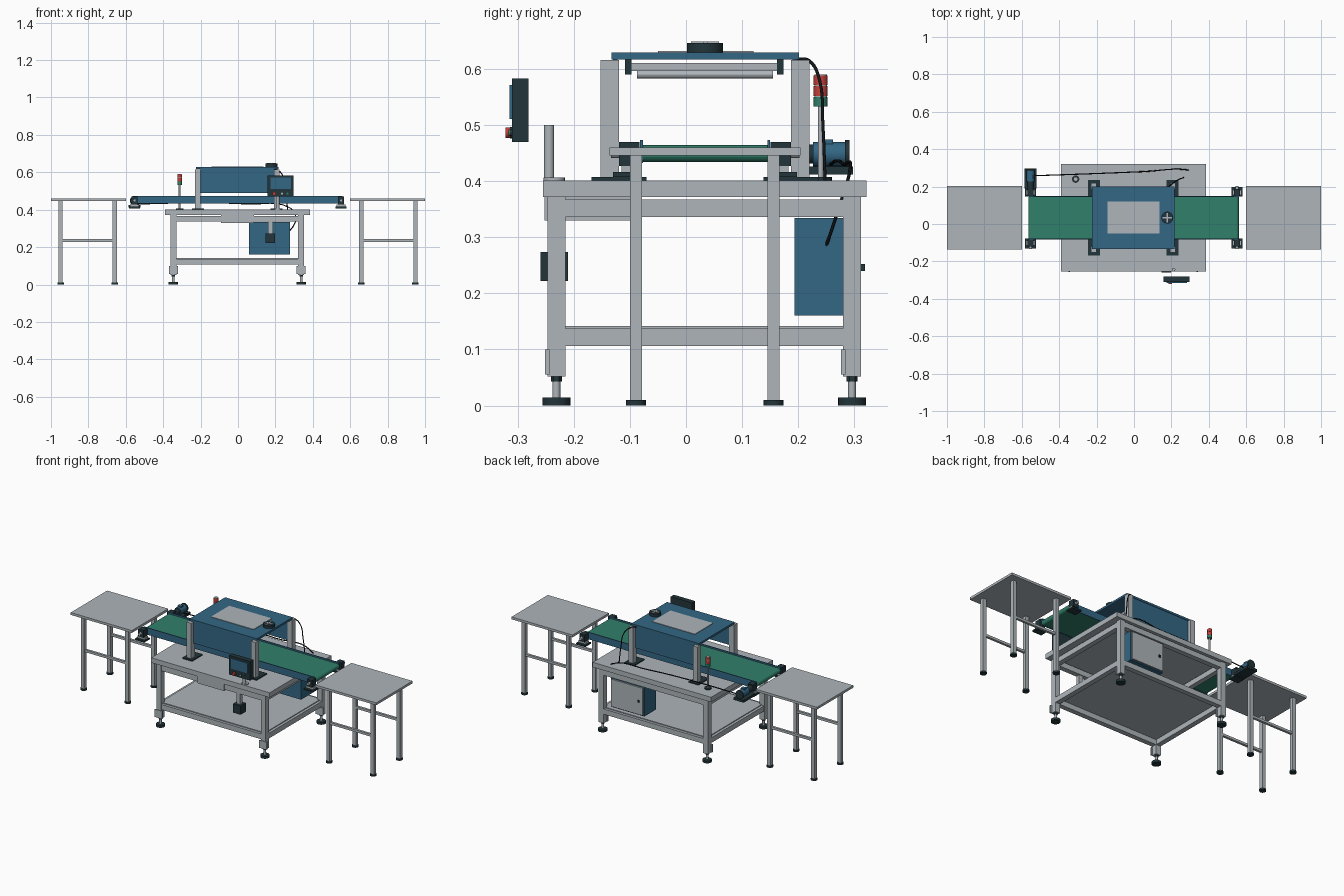
import bpy, math
from mathutils import Vector

if "Cube" in bpy.data.objects:
    bpy.data.objects.remove(bpy.data.objects["Cube"])


def material(name, rgb):
    m = bpy.data.materials.new(name)
    m.diffuse_color = (*rgb, 1)
    m.use_nodes = True
    m.node_tree.nodes["Principled BSDF"].inputs["Base Color"].default_value = m.diffuse_color
    return m


GREY = material("light_grey", (0.42, 0.46, 0.49))
BLUE = material("steel_blue", (0.033, 0.135, 0.235))
GREEN = material("belt_green", (0.03, 0.215, 0.145))
DARK = material("dark_slate", (0.016, 0.035, 0.042))
RED = material("signal_red", (0.55, 0.05, 0.04))
BLACK = material("cable_black", (0.006, 0.008, 0.01))
YC = 0.034  # centre line of the conveyor


def mesh_object(name, verts, faces, mat):
    me = bpy.data.meshes.new(name)
    me.from_pydata(verts, [], faces)
    me.materials.append(mat)
    ob = bpy.data.objects.new(name, me)
    bpy.context.collection.objects.link(ob)
    return ob


def box(name, x, y, z, mat):
    """Box from (min, max) ranges."""
    v = [(a, b, c) for a in x for b in y for c in z]
    f = [(0, 1, 3, 2), (4, 6, 7, 5), (0, 4, 5, 1), (2, 3, 7, 6), (0, 2, 6, 4), (1, 5, 7, 3)]
    return mesh_object(name, v, f, mat)


def around(c, h):
    return (c - h, c + h)


def cyl(name, p, q, r, mat, n=20):
    """Cylinder between two points."""
    p, q = Vector(p), Vector(q)
    bpy.ops.mesh.primitive_cylinder_add(vertices=n, radius=r, depth=(q - p).length, location=(p + q) / 2)
    ob = bpy.context.object
    ob.rotation_mode = 'QUATERNION'
    ob.rotation_quaternion = Vector((0, 0, 1)).rotation_difference(q - p)
    ob.name = name
    ob.data.materials.append(mat)
    bpy.ops.object.shade_smooth_by_angle()
    return ob


def cable(name, pts, r=0.003):
    cu = bpy.data.curves.new(name, 'CURVE')
    cu.dimensions = '3D'
    cu.bevel_depth = r
    cu.bevel_resolution = 1
    cu.use_fill_caps = True
    cu.resolution_u = 6
    sp = cu.splines.new('BEZIER')
    sp.bezier_points.add(len(pts) - 1)
    for b, p in zip(sp.bezier_points, pts):
        b.co = p
        b.handle_left_type = b.handle_right_type = 'AUTO'
    cu.materials.append(BLACK)
    bpy.context.collection.objects.link(bpy.data.objects.new(name, cu))


# Side tables
for s in (-1, 1):
    box("side_table_top", sorted((s * 0.6, s)), (-0.136, 0.204), (0.446, 0.46), GREY)
    for y in (-0.089, 0.156):
        box("side_table_rail", sorted((s * 0.66, s * 0.948)), around(y, 0.007), (0.228, 0.242), GREY)
        for x in (0.659, 0.948):
            box("side_table_leg", around(s * x, 0.011), around(y, 0.011), (0.008, 0.446), GREY)
            cyl("side_table_foot", (s * x, y, 0), (s * x, y, 0.01), 0.018, DARK)

# Main bench: legs with levelling feet
LX, LY = (-0.346, 0.338), (-0.231, 0.296)
box("bench_top", (-0.39, 0.386), (-0.255, 0.322), (0.372, 0.401), GREY)
for x in LX:
    for y in LY:
        box("bench_leg", around(x, 0.016), around(y, 0.016), (0.052, 0.372), GREY)
        box("leg_bracket", around(x, 0.024), (y - 0.02, y - 0.012), (0.055, 0.1), GREY)
        cyl("foot_stem", (x, y, 0.012), (x, y, 0.054), 0.007, GREY)
        cyl("foot_nut", (x, y, 0.043), (x, y, 0.052), 0.01, DARK, 6)
        cyl("foot_pad", (x, y, 0), (x, y, 0.014), 0.025, DARK)
for z in (0.106, 0.336):
    for y in LY:
        box("bench_rail_long", LX, around(y, 0.0145), (z, z + 0.031), GREY)
    for x in LX:
        box("bench_rail_short", around(x, 0.0145), LY, (z, z + 0.031), GREY)
box("bench_shelf", (-0.345, 0.337), (-0.23, 0.295), (0.136, 0.142), GREY)
box("drawer", (-0.09, 0.085), (-0.252, -0.1), (0.33, 0.372), GREY)

# Hanging pedal box at the bench front
box("hanging_box", (0.148, 0.198), (-0.259, -0.21), (0.222, 0.274), DARK)
box("hanging_rod", (0.161, 0.186), (-0.245, -0.222), (0.274, 0.345), GREY)

# Electrical cabinet with rear door
box("cabinet", (0.06, 0.278), (0.193, 0.304), (0.16, 0.334), BLUE)
box("cabinet_door", (0.066, 0.272), (0.304, 0.312), (0.166, 0.328), GREY)
box("door_handle", (0.085, 0.095), (0.312, 0.319), (0.24, 0.252), DARK)

# Conveyor belt: stadium profile extruded across
R, ZB, X0, X1 = 0.015, 0.449, -0.55, 0.546
prof = [(X1 + R * math.sin(math.pi * i / 8), ZB + R * math.cos(math.pi * i / 8)) for i in range(9)]
prof += [(X0 - R * math.sin(math.pi * i / 8), ZB - R * math.cos(math.pi * i / 8)) for i in range(9)]
n = len(prof)
belt_v = [(x, y, z) for y in (YC - 0.111, YC + 0.111) for x, z in prof]
belt_f = [tuple(range(n)), tuple(range(2 * n - 1, n - 1, -1))]
belt_f += [(i, i + n, (i + 1) % n + n, (i + 1) % n) for i in range(n)]
mesh_object("belt", belt_v, belt_f, GREEN)

# Conveyor side rails, corner bearings and their brackets
for s in (-1, 1):
    y = YC + s * 0.1135
    box("conveyor_side_rail", (-0.562, 0.558), around(y, 0.0025), (0.432, 0.473), BLUE)
    for x in (-0.553, 0.551):
        yb = YC + s * 0.135
        box("bearing_block", around(x, 0.017), around(yb, 0.018), (0.427, 0.47), DARK)
        box("bearing_bracket", around(x, 0.024), around(yb, 0.014), (0.416, 0.428), GREY)
        box("bearing_plate", around(x, 0.03), around(YC + s * 0.138, 0.026), (0.407, 0.416), DARK)
        cyl("roller_shaft", (x, yb, ZB), (x, YC + s * 0.168, ZB), 0.008, GREY)

# Drive motor
MX = -0.553
cyl("gearbox", (MX, 0.185, 0.448), (MX, 0.228, 0.448), 0.017, DARK)
cyl("motor_body", (MX, 0.226, 0.448), (MX, 0.284, 0.448), 0.022, BLUE)
cyl("motor_fan_cover", (MX, 0.283, 0.448), (MX, 0.291, 0.448), 0.025, DARK)
box("motor_terminal_box", around(MX, 0.012), (0.24, 0.262), (0.466, 0.474), BLUE)
box("motor_plate", around(MX, 0.033), (0.19, 0.298), (0.412, 0.426), DARK)

# Hood: posts, base plates, roof and side panels
for x in (-0.215, 0.207):
    for s in (-1, 1):
        y = YC + s * 0.17
        box("hood_post", around(x, 0.0155), around(y, 0.0165), (0.401, 0.616), GREY)
        box("post_base", around(x, 0.032), sorted((YC + s * 0.104, YC + s * 0.202)), (0.401, 0.407), DARK)
box("hood_roof", (-0.225, 0.217), (-0.133, 0.201), (0.617, 0.629), BLUE)
box("roof_window", (-0.142, 0.137), (-0.05, 0.12), (0.629, 0.632), GREY)
for s in (-1, 1):
    box("hood_panel", (-0.2, 0.192), around(YC + s * 0.16, 0.004), (0.49, 0.618), BLUE)

# Lamps inside the hood
for x in (-0.12, 0.11):
    box("lamp_housing", around(x, 0.016), (-0.1, 0.168), (0.596, 0.61), GREY)
    cyl("lamp_tube", (x, -0.087, 0.59), (x, 0.155, 0.59), 0.007, GREY, 12)
    for y in (-0.103, 0.168):
        box("lamp_holder", around(x, 0.018), around(y, 0.006), (0.59, 0.617), DARK)

# Roof fan with pale cross bars
cyl("roof_fan", (0.178, YC, 0.628), (0.178, YC, 0.646), 0.032, DARK, 32)
box("fan_bar", around(0.178, 0.025), around(YC, 0.004), (0.646, 0.649), GREY)
box("fan_bar", around(0.178, 0.004), around(YC, 0.025), (0.646, 0.6488), GREY)

# Control panel with screen, buttons and stand post
box("control_panel", (0.158, 0.297), (-0.31, -0.281), (0.47, 0.583), DARK)
box("screen", (0.174, 0.284), (-0.315, -0.31), (0.511, 0.571), BLUE)
for x, m, r in ((0.194, RED, 0.01), (0.235, GREY, 0.006), (0.265, GREEN, 0.006)):
    long = m is RED
    cyl("button_ring", (x, -0.309, 0.486), (x, -0.314, 0.486), r, DARK)
    cyl("button", (x, -0.313, 0.486), (x, -0.322 if long else -0.316, 0.486), r * 0.95, m)
cyl("panel_post", (0.212, -0.244, 0.401), (0.212, -0.244, 0.5), 0.009, GREY)
cyl("panel_post_base", (0.212, -0.235, 0.401), (0.212, -0.235, 0.406), 0.019, GREY)

# Signal tower
SX, SY = -0.312, 0.24
cyl("signal_base", (SX, SY, 0.401), (SX, SY, 0.407), 0.02, DARK)
cyl("signal_pole", (SX, SY, 0.405), (SX, SY, 0.588), 0.005, GREY)
for z, m in ((0.533, GREEN), (0.552, RED), (0.571, RED)):
    cyl("signal_lamp", (SX, SY, z), (SX, SY, z + 0.017), 0.0125, m)
    cyl("signal_spacer", (SX, SY, z + 0.017), (SX, SY, z + 0.019), 0.011, GREY)

# Cables
cable("motor_cable", [(-0.54, 0.258, 0.43), (-0.25, 0.268, 0.436), (0.05, 0.28, 0.43),
                      (0.28, 0.29, 0.408), (0.31, 0.275, 0.36), (0.3, 0.262, 0.32), (0.275, 0.25, 0.285)])
cable("hood_cable", [(0.185, 0.198, 0.618), (0.21, 0.22, 0.614), (0.24, 0.238, 0.58),
                     (0.255, 0.244, 0.5), (0.265, 0.248, 0.4)])
